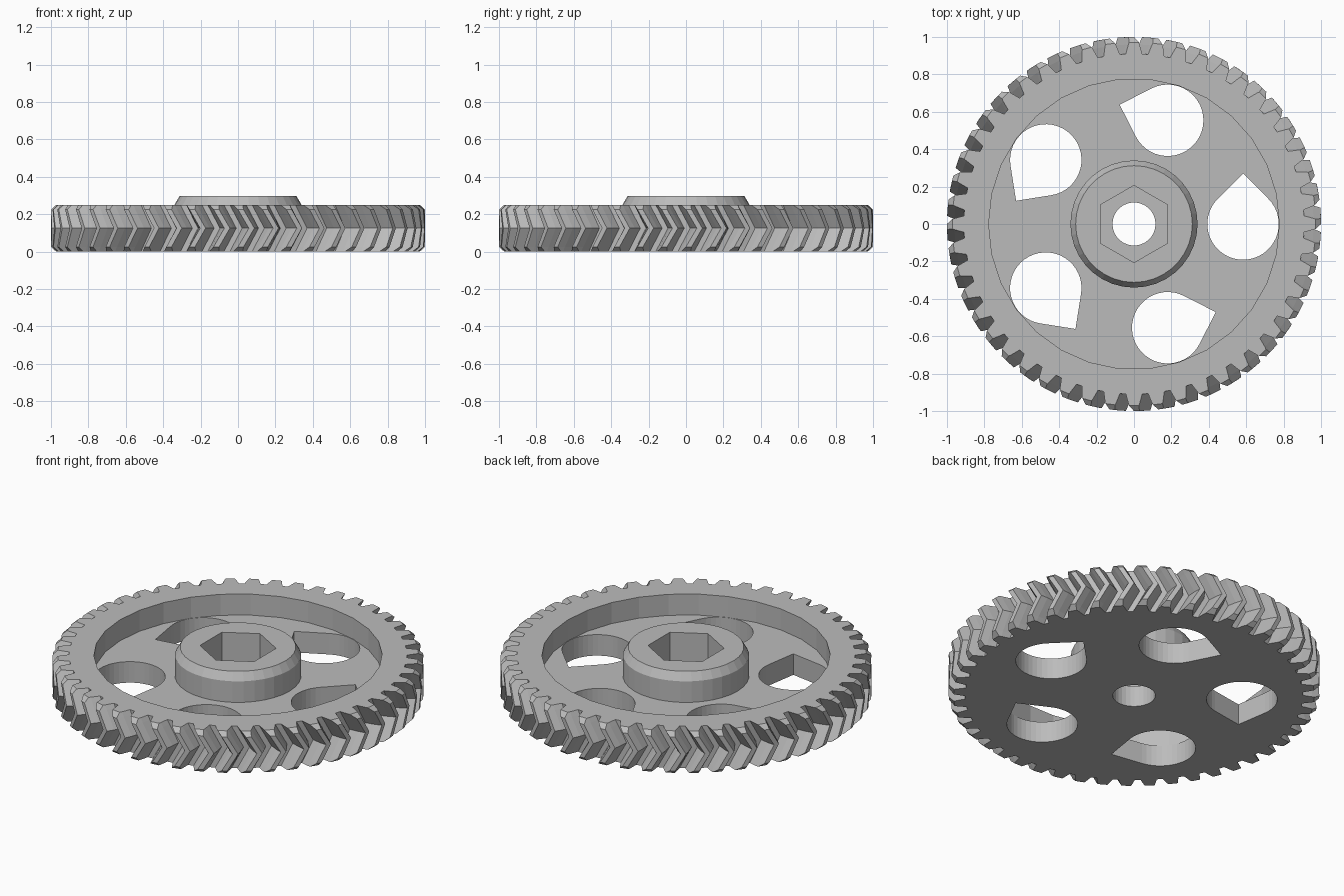
import bpy, bmesh, math
from math import cos, sin, pi, radians

if "Cube" in bpy.data.objects:
    bpy.data.objects.remove(bpy.data.objects["Cube"], do_unlink=True)

TEETH = 48
TWIST = radians(4.17)
ROOT, PITCH, TIP = 0.91, 0.96, 1.0
HEIGHT, WEB = 0.25, 0.125

grey = bpy.data.materials.new("plain_grey")
grey.use_nodes = True
grey.diffuse_color = (0.5, 0.5, 0.5, 1)
grey.node_tree.nodes["Principled BSDF"].inputs["Base Color"].default_value = (0.5, 0.5, 0.5, 1)


def loft(name, rings):
    """Closed solid through equal-length (points, z) rings, lowest first."""
    bm = bmesh.new()
    layers = [[bm.verts.new((x, y, z)) for x, y in pts] for pts, z in rings]
    n = len(layers[0])
    for low, high in zip(layers, layers[1:]):
        for i in range(n):
            j = (i + 1) % n
            bm.faces.new((low[i], low[j], high[j], high[i]))
    bm.faces.new(layers[0][::-1])
    bm.faces.new(layers[-1])
    mesh = bpy.data.meshes.new(name)
    bm.to_mesh(mesh)
    bm.free()
    mesh.materials.append(grey)
    obj = bpy.data.objects.new(name, mesh)
    bpy.context.collection.objects.link(obj)
    return obj


def polygon(radius, sides, start=0.0):
    return [(radius * cos(start + 2 * pi * i / sides),
             radius * sin(start + 2 * pi * i / sides)) for i in range(sides)]


def prism(name, pts, bottom, top):
    return loft(name, [(pts, bottom), (pts, top)])


def cut(target, cutter):
    """Subtract the cutter from the target, then discard it."""
    mod = target.modifiers.new("cut", 'BOOLEAN')
    mod.operation, mod.solver, mod.object = 'DIFFERENCE', 'EXACT', cutter
    bpy.context.view_layer.objects.active = target
    bpy.ops.object.modifier_apply(modifier=mod.name)
    bpy.data.objects.remove(cutter, do_unlink=True)


def half_angle(r):
    """Half the tooth thickness, in radians, at radius r."""
    if r < PITCH:
        return radians(2.75 - 0.95 * (r - ROOT) / (PITCH - ROOT))
    return radians(1.8 - 0.95 * (r - PITCH) / (TIP - PITCH))


def tooth_ring(limit, turn):
    radii = (ROOT, PITCH, limit)
    pts = []
    for i in range(TEETH):
        mid = 2 * pi * i / TEETH + turn
        flank = [(r, mid - half_angle(r)) for r in radii]
        flank += [(r, mid + half_angle(r)) for r in reversed(radii)]
        pts += [(r * cos(a), r * sin(a)) for r, a in flank]
    return pts


def teardrop(index, radius=0.191, offset=0.583):
    """Round hole with a right-angled point, turned to its place on the web."""
    local = [(offset + radius * cos(a), radius * sin(a))
             for a in (radians(135 + 270 * i / 32) for i in range(33))]
    local.append((offset, radius * math.sqrt(2)))
    t = 2 * pi * index / 5
    return [(x * cos(t) - y * sin(t), x * sin(t) + y * cos(t)) for x, y in local]


# Toothed wheel: herringbone teeth with chamfered ends
rings = []
for z in (0, 0.025, HEIGHT / 2, HEIGHT - 0.025, HEIGHT):
    end = abs(z - HEIGHT / 2) / (HEIGHT / 2)
    limit = 0.972 if end == 1 else TIP
    rings.append((tooth_ring(limit, TWIST * (1 - end)), z))
wheel = loft("gear_wheel", rings)

# Recessed web, lightening holes and shaft bore
cut(wheel, prism("recess_cutter", polygon(0.777, 30), WEB, 0.4))
for k in range(5):
    cut(wheel, prism("hole_cutter", teardrop(k), -0.1, 0.2))
cut(wheel, prism("bore_cutter", polygon(0.115, 30), -0.1, 0.2))

# Hub with bevelled top and hexagonal socket
hub = loft("hub", [(polygon(0.34, 36), WEB), (polygon(0.34, 36), 0.25),
                   (polygon(0.312, 36), 0.297)])
cut(hub, prism("socket_cutter", polygon(0.206, 6, pi / 2), 0.0, 0.5))
